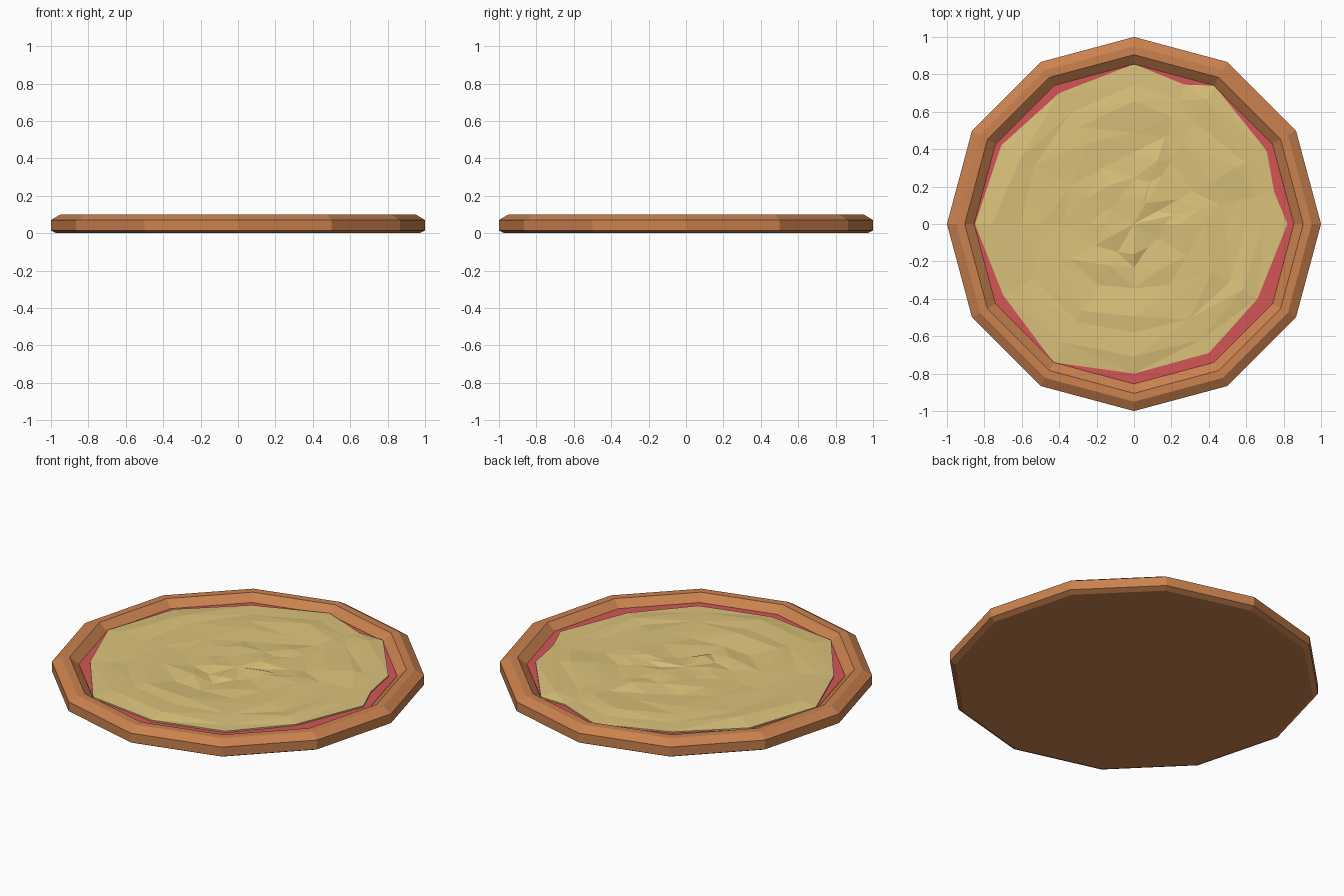
import bpy, bmesh, math, random

if "Cube" in bpy.data.objects:
    bpy.data.objects.remove(bpy.data.objects["Cube"])

random.seed(4)


def material(name, rgb):
    m = bpy.data.materials.new(name)
    lin = [((c / 255 + 0.055) / 1.055) ** 2.4 for c in rgb]
    m.diffuse_color = (*lin, 1)
    m.use_nodes = True
    m.node_tree.nodes["Principled BSDF"].inputs["Base Color"].default_value = m.diffuse_color
    return m


def finish(name, bm, mat):
    bmesh.ops.recalc_face_normals(bm, faces=bm.faces)
    me = bpy.data.meshes.new(name)
    bm.to_mesh(me)
    bm.free()
    me.materials.append(mat)
    ob = bpy.data.objects.new(name, me)
    bpy.context.collection.objects.link(ob)
    return ob


def bridge(bm, a, b):
    n = len(a)
    for i in range(n):
        j = (i + 1) % n
        bm.faces.new((a[i], a[j], b[j], b[i]))


def lathe(name, profile, mat, sides=12):
    """Revolve a radius/height profile; both ends are capped."""
    bm = bmesh.new()
    rings = []
    for r, z in profile:
        rings.append([bm.verts.new((r * math.cos(math.tau * i / sides),
                                    r * math.sin(math.tau * i / sides), z))
                      for i in range(sides)])
    for a, b in zip(rings, rings[1:]):
        bridge(bm, a, b)
    bm.faces.new(rings[0])
    bm.faces.new(rings[-1])
    return finish(name, bm, mat)


crust_mat = material("baked crust", (203, 130, 79))
sauce_mat = material("tomato sauce", (212, 86, 86))
cheese_mat = material("melted cheese", (219, 194, 123))

# Crust: twelve-sided dish with bevelled rim
lathe("crust", [(0.97, 0), (1, 0.015), (1, 0.07), (0.95, 0.1),
                (0.905, 0.1), (0.855, 0.06), (0.85, 0.05)], crust_mat)

# Sauce: thin disc inside the rim
lathe("sauce", [(0.84, 0.052), (0.855, 0.062)], sauce_mat)

# Cheese: irregular outline, rumpled concentric rings
outline = [(0.82, 0), (0.75, 0.17), (0.71, 0.39), (0.43, 0.74), (0.27, 0.745),
           (0, 0.855), (-0.40, 0.70), (-0.71, 0.42), (-0.85, 0), (-0.70, -0.38),
           (-0.43, -0.74), (0, -0.80), (0.40, -0.69), (0.66, -0.40)]
bm = bmesh.new()
prev = [bm.verts.new((x, y, 0.06)) for x, y in outline]
edge = [bm.verts.new((x, y, 0.07)) for x, y in outline]
bridge(bm, prev, edge)
prev = edge
for f in (0.87, 0.74, 0.6, 0.46, 0.32, 0.17):
    ring = []
    for x, y in outline:
        k = f + random.uniform(-0.035, 0.035)
        ring.append(bm.verts.new((x * k, y * k, 0.078 + random.uniform(-0.01, 0.01))))
    bridge(bm, prev, ring)
    prev = ring
centre = bm.verts.new((0, 0, 0.08))
for i, v in enumerate(prev):
    bm.faces.new((v, prev[(i + 1) % len(prev)], centre))
bmesh.ops.triangulate(bm, faces=bm.faces)
finish("cheese", bm, cheese_mat)
